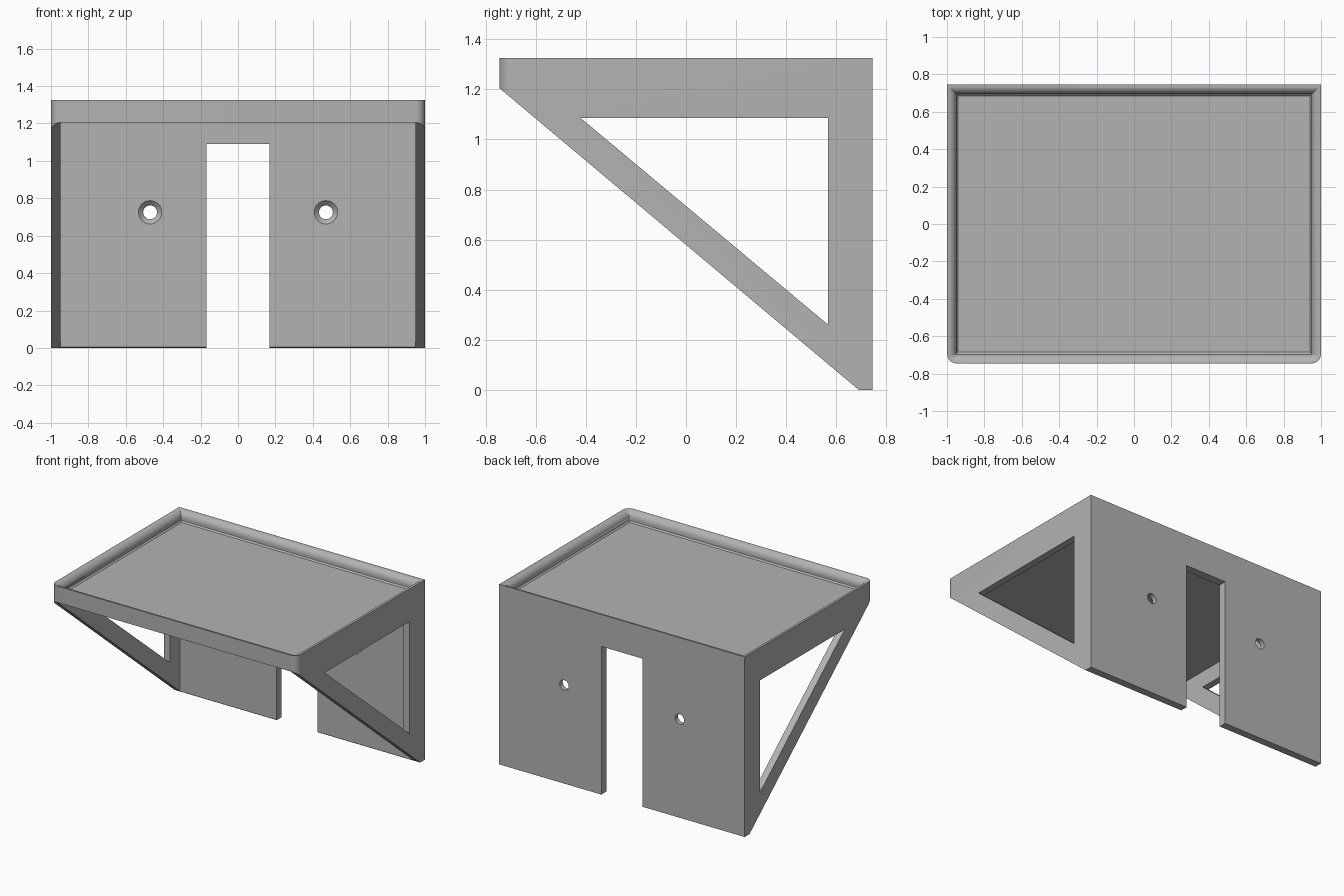
import bpy
import bmesh
from math import pi, sin, cos

default = bpy.data.objects.get("Cube")
if default:
    bpy.data.objects.remove(default, do_unlink=True)

# Main dimensions
HALF_W, HALF_D, HEIGHT = 1.0, 0.745, 1.325
WALL = 0.05            # rim and side brace thickness
PLATE_FRONT = 0.685    # front face of the back plate
UNDERSIDE = 1.205      # underside of the tray
FLOOR = 1.25           # tray floor
SEG = 10

grey = bpy.data.materials.new("plain_grey")
grey.use_nodes = True
GREY = (0.45, 0.45, 0.45, 1)
grey.diffuse_color = GREY
grey.node_tree.nodes["Principled BSDF"].inputs["Base Color"].default_value = GREY


def make_object(name, bm):
    bmesh.ops.remove_doubles(bm, verts=bm.verts, dist=1e-5)
    bmesh.ops.recalc_face_normals(bm, faces=bm.faces)
    mesh = bpy.data.meshes.new(name)
    bm.to_mesh(mesh)
    bm.free()
    mesh.materials.append(grey)
    obj = bpy.data.objects.new(name, mesh)
    bpy.context.collection.objects.link(obj)
    return obj


def skin(name, loops):
    """Closed solid through matching loops, capped at both ends."""
    bm = bmesh.new()
    rings = [[bm.verts.new(p) for p in loop] for loop in loops]
    for a, b in zip(rings, rings[1:]):
        for i in range(len(a)):
            j = (i + 1) % len(a)
            bm.faces.new((a[i], a[j], b[j], b[i]))
    bm.faces.new(rings[0])
    bm.faces.new(rings[-1])
    return make_object(name, bm)


def side_prism(name, profile, half):
    """Extrude a (y, z) profile across x."""
    return skin(name, [[(x, y, z) for y, z in profile] for x in (-half, half)])


def box(name, half, y0, y1, z0, z1):
    return side_prism(name, [(y0, z0), (y1, z0), (y1, z1), (y0, z1)], half)


def footprint(inset, z):
    """Rectangle with rounded front corners, moved inwards."""
    r = max(WALL - inset, 0)
    w, d = HALF_W - inset, HALF_D - inset
    pts = [(w, d, z), (-w, d, z)]
    for cx, start in ((-w + r, pi), (w - r, 1.5 * pi)):
        for i in range(SEG + 1):
            a = start + i * pi / 2 / SEG
            # tiny minimum radius keeps loop vertices distinct until merged
            pts.append((cx + r * cos(a), -d + r + r * sin(a), z))
    return pts


# Body: full block with a rolled rim and a recessed tray floor
loops = [footprint(0, 0), footprint(0, HEIGHT)]
for i in range(1, SEG + 1):
    a = i * pi / 2 / SEG
    loops.append(footprint(WALL * sin(a), HEIGHT - WALL * (1 - cos(a))))
loops += [footprint(WALL, FLOOR + 0.01), footprint(WALL + 0.01, FLOOR)]

bm = bmesh.new()
rings = [[bm.verts.new(p) for p in loop] for loop in loops]
for a, b in zip(rings, rings[1:]):
    for i in range(len(a)):
        j = (i + 1) % len(a)
        bm.faces.new((a[i], a[j], b[j], b[i]))
bm.faces.new(rings[0])
bm.faces.new(rings[-1])
bmesh.ops.dissolve_degenerate(bm, dist=1e-5, edges=bm.edges)
shelf = make_object("wall_shelf", bm)

# Cutters: hollow under the tray, sloped underside, brace window, doorway
cutters = [
    box("hollow_cutter", HALF_W - WALL, -1, PLATE_FRONT, -0.2, UNDERSIDE),
    side_prism("slope_cutter", [(0.69, 0), (0.69, -0.1), (-0.9, -0.1),
                                (-0.9, 1.335), (-HALF_D, UNDERSIDE)], 1.2),
    side_prism("brace_window_cutter",
               [(-0.42, 1.085), (0.568, 1.085), (0.568, 0.26)], 1.2),
    box("doorway_cutter", 0.168, 0.6, 0.9, -0.2, 1.09),
]

# Countersunk screw holes
for side in (-1, 1):
    rows = [(0.0625, 0.6), (0.0625, PLATE_FRONT), (0.037, PLATE_FRONT + 0.025), (0.037, 0.9)]
    cutters.append(skin("screw_hole_cutter", [
        [(side * 0.47 + r * cos(k * pi / 16), y, 0.725 + r * sin(k * pi / 16))
         for k in range(32)] for r, y in rows]))

for cutter in cutters:
    cutter.hide_render = True
    mod = shelf.modifiers.new(cutter.name, "BOOLEAN")
    mod.operation = "DIFFERENCE"
    mod.solver = "EXACT"
    mod.object = cutter

# Apply the cuts and remove the cutters
bpy.context.view_layer.update()
graph = bpy.context.evaluated_depsgraph_get()
result = bpy.data.meshes.new_from_object(shelf.evaluated_get(graph))
shelf.modifiers.clear()
shelf.data = result
result.name = "wall_shelf"
result.materials.clear()
result.materials.append(grey)
for poly in result.polygons:
    poly.material_index = 0
for cutter in cutters:
    bpy.data.objects.remove(cutter, do_unlink=True)

bpy.ops.object.select_all(action="DESELECT")
shelf.select_set(True)
bpy.context.view_layer.objects.active = shelf
bpy.ops.object.shade_smooth_by_angle(angle=0.52)
